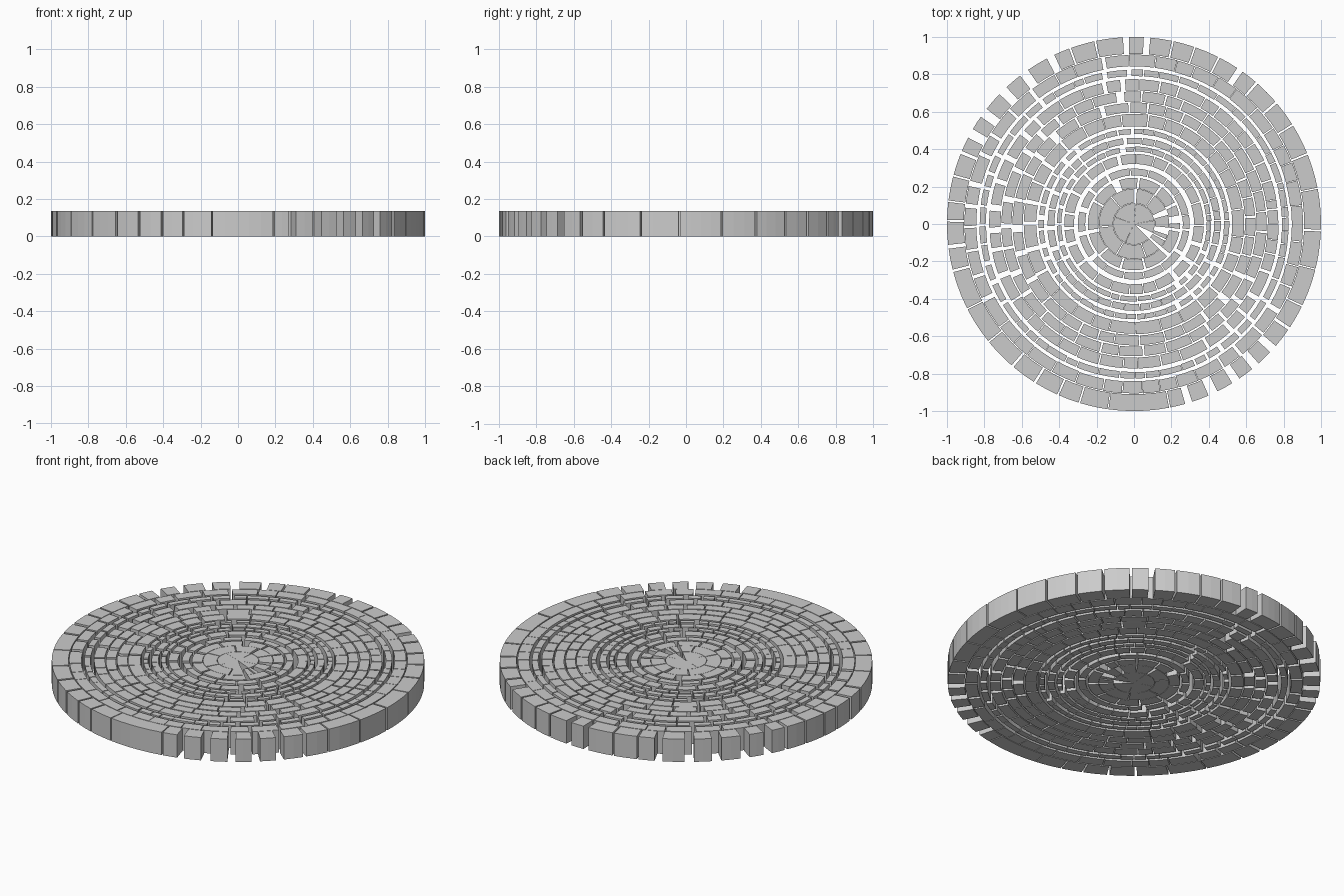
import bpy, bmesh, math, random

if "Cube" in bpy.data.objects:
    bpy.data.objects.remove(bpy.data.objects["Cube"])

random.seed(7)
H = 0.135


def add_block(bm, r0, r1, a0, a1):
    """Curved stone block between two radii and two angles (degrees)."""
    n = max(1, math.ceil((a1 - a0) / (4 if r1 > 0.4 else 7)))
    angles = [math.radians(a0 + (a1 - a0) * i / n) for i in range(n + 1)]
    outline = [(r1 * math.cos(a), r1 * math.sin(a)) for a in angles]
    if r0 > 0:
        outline += [(r0 * math.cos(a), r0 * math.sin(a)) for a in reversed(angles)]
    else:
        outline.append((0, 0))
    low = [bm.verts.new((x, y, 0)) for x, y in outline]
    top = [bm.verts.new((x, y, H)) for x, y in outline]
    m = len(outline)
    for i in range(m):
        j = (i + 1) % m
        bm.faces.new((low[i], low[j], top[j], top[i]))
    if r0 > 0:
        # quad strips across the curved top and bottom
        for i in range(n):
            k = m - 1 - i
            bm.faces.new((top[i], top[i + 1], top[k - 1], top[k]))
            bm.faces.new((low[k], low[k - 1], low[i + 1], low[i]))
    else:
        bm.faces.new(top)
        bm.faces.new(low[::-1])


def finish(bm, name):
    bmesh.ops.recalc_face_normals(bm, faces=bm.faces)
    mesh = bpy.data.meshes.new(name)
    bm.to_mesh(mesh)
    bm.free()
    bpy.context.collection.objects.link(bpy.data.objects.new(name, mesh))


def ring_from_gaps(name, r0, r1, gaps):
    """Ring of blocks split at listed gaps (centre angle, width)."""
    bm = bmesh.new()
    for i, (a, w) in enumerate(gaps):
        b, v = gaps[(i + 1) % len(gaps)]
        if b <= a:
            b += 360
        add_block(bm, r0, r1, a + w / 2, b - v / 2)
    finish(bm, name)


def gap_bias(a):
    """Joints are wider on the left, the lower right and the very top."""
    a %= 360
    if 115 < a < 205 or 288 < a < 335 or 84 < a < 96:
        return 1.0
    return 0.25


def random_ring(name, r0, r1, lmin, lmax, gap):
    """Ring of blocks of random length with random joints."""
    bm = bmesh.new()
    rm = (r0 + r1) / 2
    start = random.uniform(0, 20)
    a = start
    while a < start + 360:
        g = math.degrees(gap * gap_bias(a) * random.uniform(0.4, 1.3) / rm)
        b = a + math.degrees(random.uniform(lmin, lmax) / rm)
        if b + g > start + 360 - math.degrees(lmin * 0.6 / rm):
            b = start + 360 - g
        add_block(bm, r0 + random.uniform(0, 0.004), r1 - random.uniform(0, 0.004), a, b)
        a = b + g
        if a > start + 359.5:
            break
    finish(bm, name)


# outer rim
rim = [(-2, 0.6), (11, 0.4), (22, 0.6), (32, 0.6), (40.5, 0.8), (49, 0.8), (55.5, 2),
       (63, 0.6), (71, 0.5), (78, 0.6), (86, 2), (92.5, 1.8), (102, 0.6), (110, 0.6),
       (116.5, 2.5), (126, 3), (134.5, 3), (143.5, 3), (151, 3), (157.5, 1), (165, 0.6),
       (173, 0.5), (179, 0.6), (187, 1.2), (194.5, 0.8), (207, 0.4), (219, 0.5),
       (229.5, 0.8), (238, 0.8), (246, 0.6), (253, 0.5), (262, 0.3), (281, 0.4),
       (287, 2.2), (295, 3), (303, 2.6), (310.5, 2.6), (318, 2.6), (326, 1),
       (334, 0.5), (346, 0.4)]
ring_from_gaps("outer_rim_stones", 0.91, 1.0, rim)

# middle rings: inner radius, outer radius, block length range, joint
rings = [(0.84, 0.907, 0.09, 0.15, 0.022), (0.79, 0.828, 0.05, 0.12, 0.022),
         (0.713, 0.775, 0.07, 0.14, 0.03), (0.653, 0.71, 0.08, 0.14, 0.035),
         (0.593, 0.65, 0.08, 0.13, 0.035), (0.522, 0.59, 0.08, 0.14, 0.022),
         (0.48, 0.511, 0.04, 0.08, 0.022), (0.425, 0.465, 0.05, 0.09, 0.02),
         (0.385, 0.415, 0.04, 0.09, 0.025), (0.32, 0.376, 0.06, 0.10, 0.03),
         (0.258, 0.30, 0.07, 0.12, 0.025)]
for i, spec in enumerate(rings):
    random_ring(f"stone_ring_{i + 1}", *spec)

# inner rings
ring_from_gaps("inner_ring", 0.19, 0.247,
               [(-8, 4), (6, 10), (26, 4), (54, 3), (84, 3), (114, 10), (150, 3),
                (190, 5), (222, 3), (253, 3), (284, 3), (318, 5)])
ring_from_gaps("core_ring", 0.112, 0.188,
               [(-12, 12), (20, 10), (55, 2), (88, 6), (130, 2), (185, 2),
                (240, 2), (290, 2), (318, 5), (333, 3)])

# centre wedges with one opening
ring_from_gaps("centre_stone", 0, 0.11,
               [(-35, 20), (10, 0.8), (85, 0.8), (160, 0.8), (245, 0.8)])
